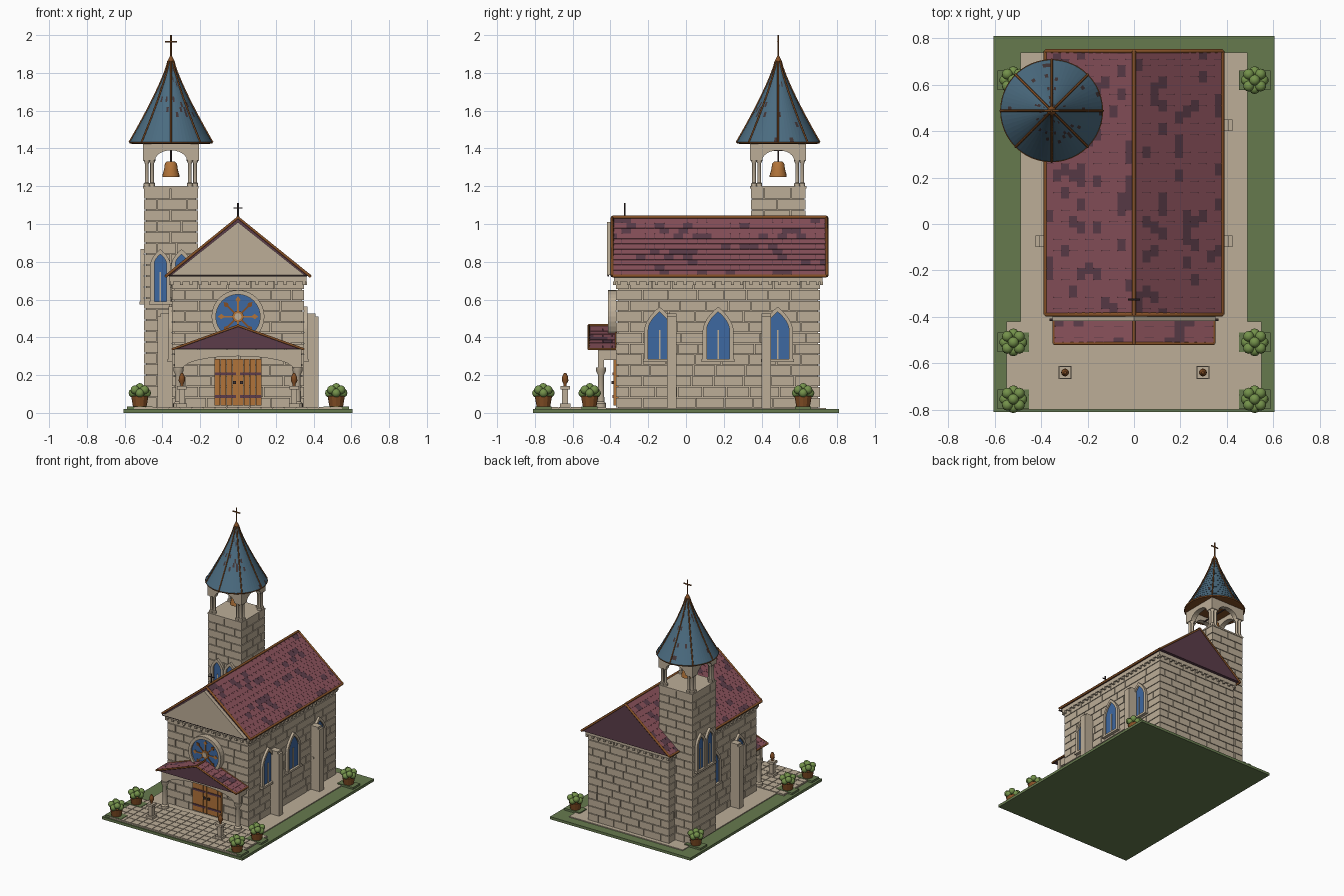
import bpy, bmesh, math, random
from mathutils import Matrix, Vector

random.seed(4)
if "Cube" in bpy.data.objects:
    bpy.data.objects.remove(bpy.data.objects["Cube"])


def material(name, code):
    rgb = [(int(code[i:i + 2], 16) / 255) ** 2.2 for i in (0, 2, 4)] + [1]
    m = bpy.data.materials.new(name)
    m.use_nodes = True
    m.diffuse_color = rgb
    m.node_tree.nodes["Principled BSDF"].inputs["Base Color"].default_value = rgb
    return m


stone = material("pale_stone", "BBAC96")
grass = material("grass_green", "66794F")
red = material("rose_tile", "88525B")
plum = material("plum_tile", "5C3F4B")
slate = material("blue_slate", "4C6B7F")
trim = material("brown_trim", "82502A")
wood = material("orange_wood", "B0733C")
glass = material("window_blue", "4068A0")
leaf = material("leaf_green", "73904C")
iron = material("dark_iron", "45393A")


# ---- helpers ----
def make(name, bm, *mats, smooth=False):
    bmesh.ops.recalc_face_normals(bm, faces=bm.faces)
    me = bpy.data.meshes.new(name)
    bm.to_mesh(me)
    bm.free()
    for m in mats:
        me.materials.append(m)
    ob = bpy.data.objects.new(name, me)
    bpy.context.collection.objects.link(ob)
    if smooth:
        bpy.ops.object.select_all(action='DESELECT')
        ob.select_set(True)
        bpy.context.view_layer.objects.active = ob
        bpy.ops.object.shade_smooth_by_angle(angle=math.radians(40))
    return ob


def box(bm, x0, x1, y0, y1, z0, z1, M=Matrix(), idx=0):
    size = Matrix.Diagonal((x1 - x0, y1 - y0, z1 - z0, 1))
    mid = Matrix.Translation(((x0 + x1) / 2, (y0 + y1) / 2, (z0 + z1) / 2))
    vs = bmesh.ops.create_cube(bm, size=1, matrix=M @ mid @ size)["verts"]
    for f in {f for v in vs for f in v.link_faces}:
        f.material_index = idx


def boxes(name, mat, *dims):
    bm = bmesh.new()
    for d in dims:
        box(bm, *d)
    return make(name, bm, mat)


def facing(n, loc):
    # local axes: across the wall, up, outwards
    n, up = Vector(n), Vector((0, 0, 1))
    M = Matrix((up.cross(n), up, n)).transposed().to_4x4()
    return Matrix.Translation(loc) @ M


def prism(bm, pts, d0, d1, M, idx=0):
    a, b = ([bm.verts.new(M @ Vector((u, v, d))) for u, v in pts] for d in (d0, d1))
    fs = [bm.faces.new(a), bm.faces.new(b)]
    for i in range(len(pts)):
        fs.append(bm.faces.new((a[i - 1], a[i], b[i], b[i - 1])))
    for f in fs:
        f.material_index = idx


def frame(bm, outer, inner, depth, M):
    rings = [[bm.verts.new(M @ Vector((u, v, d))) for u, v in p]
             for p, d in ((outer, 0), (outer, depth), (inner, depth), (inner, 0))]
    for a, b in zip(rings, rings[1:]):
        for i in range(len(a)):
            bm.faces.new((a[i - 1], a[i], b[i], b[i - 1]))


def lathe(bm, profile, loc, seg=12):
    rings = [[bm.verts.new(Vector(loc) + Vector((r * math.cos(a), r * math.sin(a), z)))
              for a in (math.tau * k / seg for k in range(seg))] for r, z in profile]
    bm.faces.new(rings[0])
    bm.faces.new(rings[-1])
    for a, b in zip(rings, rings[1:]):
        for i in range(seg):
            bm.faces.new((a[i - 1], a[i], b[i], b[i - 1]))


def tubes(name, mat, r, *paths):
    cu = bpy.data.curves.new(name, 'CURVE')
    cu.dimensions, cu.bevel_depth, cu.bevel_resolution, cu.use_fill_caps = '3D', r, 1, True
    for p in paths:
        s = cu.splines.new('POLY')
        s.points.add(len(p) - 1)
        for pt, co in zip(s.points, p):
            pt.co = (*co, 1)
    cu.materials.append(mat)
    bpy.context.collection.objects.link(bpy.data.objects.new(name, cu))


def circle(r, n=32):
    return [(r * math.cos(math.tau * i / n), r * math.sin(math.tau * i / n)) for i in range(n)]


def pointed(w, h, base=0):
    s, n = h - 1.6 * w, 8
    right = [(w * (1 - (i / n) ** 1.9), s + (h - s) * i / n) for i in range(n)]
    return [(-w, base), (w, base)] + right + [(0, h)] + [(-u, v) for u, v in reversed(right)]


def masonry(name, x0, x1, y0, y1, z0, z1, course=0.058):
    # solid core with raised staggered blocks on all four faces
    bm, d, gap = bmesh.new(), 0.01, 0.005
    box(bm, x0 + d, x1 - d, y0 + d, y1 - d, z0, z1)
    rows = round((z1 - z0) / course)
    h = (z1 - z0) / rows
    for k in range(rows):
        za, zb = z0 + k * h + gap / 2, z0 + (k + 1) * h - gap / 2
        for lo, hi, along_x in ((x0, x1, True), (y0, y1, False)):
            for side in (0, 1):
                p = lo
                step = 0.07 if (k + along_x) % 2 else 0.14
                while p < hi - 0.001:
                    q = min(p + step, hi)
                    q = hi if hi - q < 0.04 else q
                    a, b = (p if p == lo else p + gap / 2), (q if q == hi else q - gap / 2)
                    if along_x:
                        y = (y0, y1 - d)[side]
                        box(bm, a, b, y, y + d, za, zb)
                    else:
                        x = (x0, x1 - d)[side]
                        box(bm, x, x + d, a, b, za, zb)
                    p, step = q, random.uniform(0.1, 0.16)
    return make(name, bm, stone)


def gable_roof(name, w, z0, z1, y0, y1, rows, r):
    # plum body, staggered tiles on both slopes, trim on every edge
    bm = bmesh.new()
    prism(bm, [(-w, z0), (w, z0), (0, z1)], -y1, -y0, facing((0, -1, 0), (0, 0, 0)), 1)
    ang, length = math.atan2(z1 - z0, w), math.hypot(w, z1 - z0)
    step, tile = length / rows, 0.05
    for s in (-1, 1):
        for i in range(rows):
            t = (i + 0.5) / rows
            M = Matrix.Translation((s * w * t, 0, z1 + (z0 - z1) * t)) @ Matrix.Rotation(s * (ang - 0.05), 4, 'Y')
            y = y0 - (i % 2) * tile / 2
            while y < y1:
                a, b = max(y, y0), min(y + tile, y1)
                if b - a > 0.005:
                    box(bm, -step / 2, step / 2, a, b - 0.001, -0.004, 0.004, M, int(random.random() < 0.17))
                y += tile
    make(name, bm, red, plum)
    ends = [[(-w, y, z0), (0, y, z1 + 0.004), (w, y, z0)] for y in (y0, y1)]
    sides = [[(x, y0, z), (x, y1, z)] for x, z in ((-w, z0), (0, z1 + 0.006), (w, z0))]
    tubes(name + "_trim", trim, r, *ends, *sides)


# ---- ground and paving ----
boxes("lawn", grass, (-.605, .605, -.81, .81, 0, .02))
boxes("paving_bed", stone, (-.49, .49, -.42, .74, .018, .027), (-.55, .55, -.8, -.42, .018, .027))
bm = bmesh.new()
for i in range(18):
    for j in range(6):
        x, y = -.55 + i * 1.1 / 18, -.8 + j * .38 / 6
        box(bm, x + .002, x + .059, y + .002, y + .061, .02, .032)
make("paving_stones", bm, stone)

# ---- nave ----
masonry("nave_walls", -.35, .35, -.37, .71, .025, .71)
boxes("cornice", stone, (-.362, .362, -.382, .722, .695, .725))
bm = bmesh.new()
for i in range(15):
    x = -.35 + i * .05
    for y in (-.378, .718):
        box(bm, x - .008, x + .008, y - .008, y + .008, .678, .696)
for i in range(22):
    y = -.355 + i * .05
    for x in (-.358, .358):
        box(bm, x - .008, x + .008, y - .008, y + .008, .678, .696)
make("cornice_dentils", bm, stone)
gable_roof("main_roof", .38, .725, 1.03, -.39, .745, 11, .009)
bm = bmesh.new()
prism(bm, [(-.352, .73), (.352, .73), (0, 1.01)], .385, .418, facing((0, -1, 0), (0, 0, 0)))
make("front_gable", bm, stone)
tubes("gable_base_line", iron, .005, [(-.365, -.412, .726), (.365, -.412, .726)])
tubes("gable_cross", iron, .004, [(0, -.325, 1.03), (0, -.325, 1.11)], [(-.025, -.325, 1.085), (.025, -.325, 1.085)])
boxes("buttresses", stone, *[(min(a, b), max(a, b), y - .025, y + .025, .025, h)
                             for s, y in ((1, -.075), (1, .425), (-1, -.075))
                             for a, b, h in ((s * .34, s * .425, .51), (s * .34, s * .41, .525))])


def window(name, n, loc, w, h):
    M = facing(n, loc)
    bm = bmesh.new()
    frame(bm, pointed(w + .022, h + .027, -.01), pointed(w, h), .018, M)
    box(bm, -.004, .004, 0, h * .62, .004, .011, M)
    box(bm, -w - .028, w + .028, -.016, 0, 0, .024, M)
    make(name + "_surround", bm, stone)
    bm = bmesh.new()
    prism(bm, pointed(w, h), -.003, .006, M)
    make(name + "_glass", bm, glass)


for s, side in ((1, "left"), (-1, "right")):
    for y in (-.14, .17, .485)[:2 if s < 0 else 3]:
        window(side + "_window", (s, 0, 0), (s * .35, y, .285), .06, .25)

# ---- tower ----
tx, ty = -.355, .488
masonry("tower_walls", tx - .143, tx + .143, ty - .145, ty + .145, .025, 1.19)
boxes("belfry_floor", stone, (tx - .147, tx + .147, ty - .149, ty + .149, 1.188, 1.2))
for o in (-.056, .056):
    window("tower_front_window", (0, -1, 0), (tx + o, ty - .145, .59), .032, .25)
    window("tower_side_window", (-1, 0, 0), (tx - .143, ty + o, .59), .032, .25)

bm = bmesh.new()
for sx in (-1, 1):
    for sy in (-1, 1):
        for a, b in ((.128, .128), (.1, .128), (.128, .1)):
            lathe(bm, [(.016, 1.2), (.016, 1.215), (.01, 1.22), (.01, 1.32), (.017, 1.335), (.017, 1.35)],
                  (tx + sx * a, ty + sy * b, 0), 10)
make("belfry_columns", bm, stone, smooth=True)
bm = bmesh.new()
curve = [(.085 * math.cos(math.pi * i / 12), 1.335 + .055 * math.sin(math.pi * i / 12)) for i in range(13)]
for n in ((1, 0, 0), (-1, 0, 0), (0, 1, 0), (0, -1, 0)):
    prism(bm, [(-.148, 1.335), (-.148, 1.43), (.148, 1.43), (.148, 1.335)] + curve, .108, .148, facing(n, (tx, ty, 0)))
make("belfry_arches", bm, stone)
bm = bmesh.new()
lathe(bm, [(.045, 1.25), (.045, 1.258), (.036, 1.29), (.032, 1.32), (.02, 1.332)], (tx, ty, 0), 16)
make("bell", bm, wood, smooth=True)
tubes("bell_hanger", iron, .005, [(tx, ty, 1.33), (tx, ty, 1.43)], [(tx, ty - .12, 1.39), (tx, ty + .12, 1.39)])

# ---- conical spire ----
cone = [(.218 * (1 - t) ** 1.2 + .012 * t, 1.432 + .43 * t) for t in (i / 16 for i in range(17))]
steps = []
for (r0, z0), (r1, z1) in zip(cone, cone[1:]):
    steps += [(r0 + .002, z0), (r1, z1)]
bm = bmesh.new()
lathe(bm, steps, (tx, ty, 0), 64)
for f in bm.faces:
    if len(f.verts) == 4 and random.random() < .06:
        f.material_index = 1
make("spire_slates", bm, slate, iron)
bm = bmesh.new()
lathe(bm, [(.2, 1.424), (.218, 1.426), (.222, 1.434), (.2, 1.436)], (tx, ty, 0), 48)
make("spire_soffit", bm, trim)
tubes("spire_ribs", trim, .005, *[[(tx + (r + .003) * math.cos(k * math.pi / 4), ty + (r + .003) * math.sin(k * math.pi / 4), z)
                                  for r, z in cone] for k in range(8)])
bm = bmesh.new()
lathe(bm, [(.012, 1.85), (.019, 1.862), (.012, 1.876), (.005, 1.89)], (tx, ty, 0))
make("spire_finial", bm, trim, smooth=True)
tubes("spire_cross", trim, .005, [(tx, ty, 1.87), (tx, ty, 2)], [(tx - .032, ty, 1.965), (tx + .032, ty, 1.965)])

# ---- rose window ----
M = facing((0, -1, 0), (0, -.37, .51))
bm = bmesh.new()
frame(bm, circle(.14), circle(.117), .042, M)
prism(bm, circle(.018, 16), .03, .042, M)
make("rose_surround", bm, stone)
bm = bmesh.new()
prism(bm, circle(.118), 0, .03, M)
make("rose_glass", bm, glass)
bm = bmesh.new()
frame(bm, circle(.03, 16), circle(.018, 16), .038, M)
for k in range(8):
    R = M @ Matrix.Rotation(k * math.pi / 4, 4, 'Z')
    prism(bm, [(.028, -.004), (.075, -.004), (.088, -.014), (.108, 0), (.088, .014), (.075, .004), (.028, .004)],
          .028, .035, R, k % 2)
make("rose_tracery", bm, wood, trim)

# ---- door ----
bm = bmesh.new()
for i in range(8):
    x = -.125 + i * .03125
    box(bm, x + .001, x + .030, -.384, -.36, .04, .285)
make("door_planks", bm, wood)
boxes("door_straps", plum, *[(a, a + .112, -.389, -.38, z, z + .014) for a in (-.122, .01) for z in (.08, .2)])
boxes("door_handles", iron, *[(x - .008, x + .008, -.394, -.38, .152, .17) for x in (-.018, .018)])

# ---- porch ----
gable_roof("porch_roof", .345, .338, .458, -.515, -.37, 8, .007)
bm = bmesh.new()
curve = [(.29 * math.cos(math.pi * i / 16), .235 + .065 * math.sin(math.pi * i / 16)) for i in range(17)]
prism(bm, [(-.335, .235), (-.335, .336), (.335, .336), (.335, .235)] + curve, .435, .465, facing((0, -1, 0), (0, 0, 0)))
for s in (-1, 1):
    box(bm, s * .315 - .016, s * .315 + .016, -.44, -.36, .28, .336)
make("porch_arch", bm, stone)
bm = bmesh.new()
for s in (-1, 1):
    lathe(bm, [(.028, .025), (.028, .05), (.018, .06), (.016, .2), (.026, .22), (.028, .24)], (s * .315, -.45, 0), 14)
make("porch_columns", bm, stone, smooth=True)

# ---- pedestals and planters ----
pedestals, urns = bmesh.new(), bmesh.new()
for x in (-.297, .297):
    for w, a, b in ((.028, .025, .05), (.016, .05, .125), (.025, .125, .143)):
        box(pedestals, x - w, x + w, -.64 - w, -.64 + w, a, b)
    lathe(urns, [(.008, .143), (.008, .153), (.017, .17), (.016, .19), (.006, .21)], (x, -.64, 0))
make("pedestals", pedestals, stone)
make("pedestal_finials", urns, trim, smooth=True)
pads, pots, bushes = bmesh.new(), bmesh.new(), bmesh.new()
for s in (-1, 1):
    for y in (-.51, -.755, .62):
        x = s * .52
        box(pads, x - .068, x + .068, y - .042, y + .042, .02, .035)
        lathe(pots, [(.036, .033), (.046, .09), (.04, .09), (.038, .082)], (x, y, 0))
        for k in range(9):
            a, r = k * math.tau / 8, .036 if k < 8 else 0
            c = Matrix.Translation((x + r * math.cos(a), y + r * math.sin(a), (.105, .122)[k % 2] if k < 8 else .134))
            bmesh.ops.create_icosphere(bushes, subdivisions=2, radius=.024, matrix=c)
make("planter_lawn_pads", pads, grass)
make("planter_pots", pots, trim)
make("planter_bushes", bushes, leaf, smooth=True)
